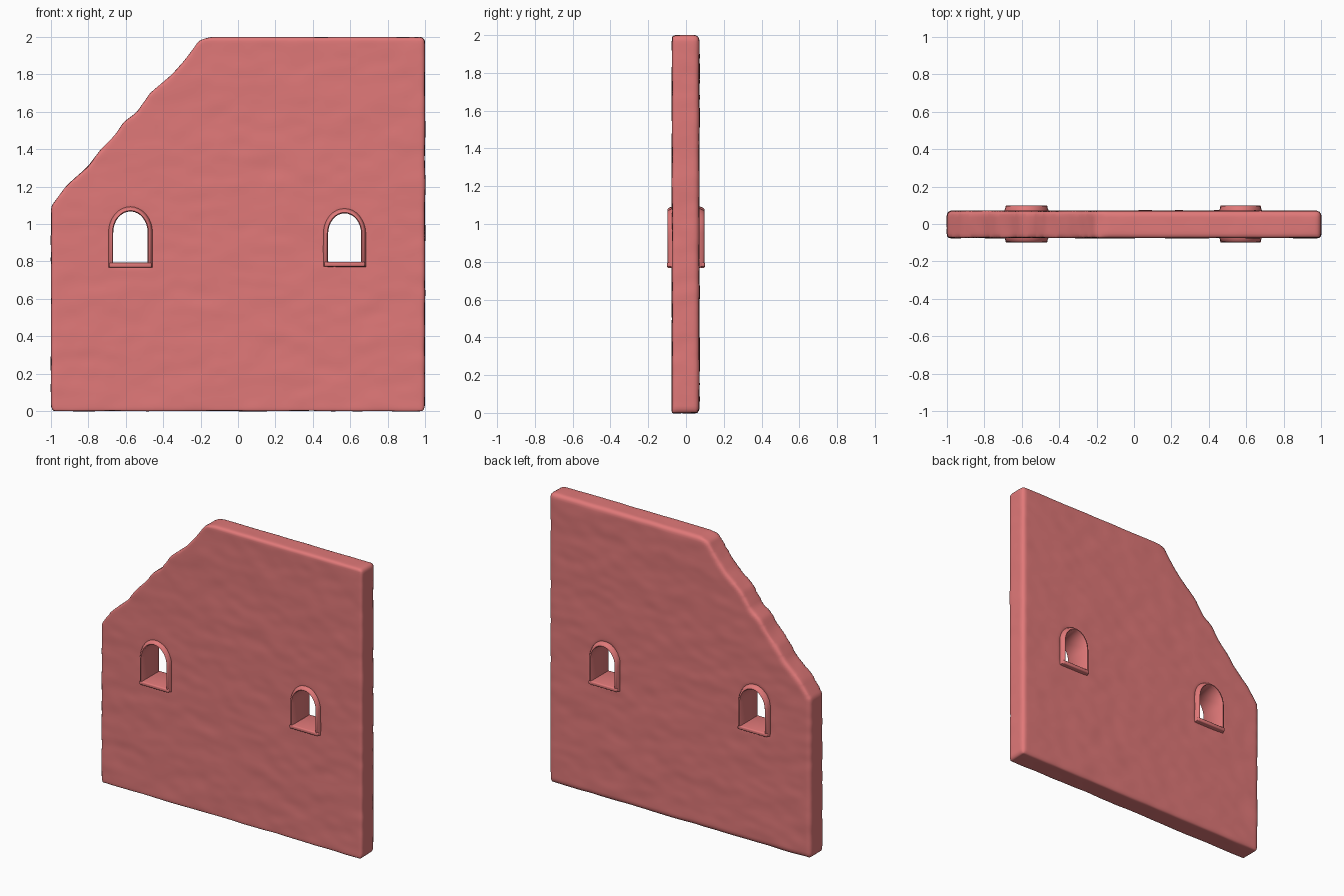
import bpy, bmesh, math
from mathutils import Vector, noise

if "Cube" in bpy.data.objects:
    bpy.data.objects.remove(bpy.data.objects["Cube"])

mat = bpy.data.materials.new("plaster_red")
mat.diffuse_color = (0.75, 0.19, 0.19, 1)
mat.use_nodes = True
mat.node_tree.nodes["Principled BSDF"].inputs["Base Color"].default_value = mat.diffuse_color

# (name, centre x, half width, sill z, spring z, arch rise)
WINDOWS = [("left", -0.575, 0.092, 0.792, 0.955, 0.112),
           ("right", 0.57, 0.088, 0.797, 0.95, 0.107)]


def arch(cx, w, z0, zs, rise, off=0.0, n=16):
    """Closed arch outline, grown outward by off."""
    pts = [(cx - w - off, z0 - off), (cx + w + off, z0 - off)]
    for i in range(n + 1):
        a = math.pi * i / n
        pts.append((cx + (w + off) * math.cos(a), zs + (rise + off) * math.sin(a)))
    return pts


def finish(ob, angle=None):
    ob.data.materials.clear()
    ob.data.materials.append(mat)
    bpy.ops.object.select_all(action='DESELECT')
    ob.select_set(True)
    bpy.context.view_layer.objects.active = ob
    if angle is None:
        bpy.ops.object.shade_smooth()
    else:
        bpy.ops.object.shade_smooth_by_angle(angle=math.radians(angle))


def mesh_object(name, bm):
    bmesh.ops.recalc_face_normals(bm, faces=bm.faces)
    me = bpy.data.meshes.new(name)
    bm.to_mesh(me)
    bm.free()
    ob = bpy.data.objects.new(name, me)
    bpy.context.collection.objects.link(ob)
    return ob


# Wall: filled outline with a broken sloping corner and two window holes
outline = [(-1, 0), (1, 0), (1, 2), (-0.15, 2), (-0.21, 1.98), (-0.29, 1.87),
           (-0.35, 1.80), (-0.47, 1.70), (-0.54, 1.60), (-0.61, 1.545),
           (-0.66, 1.475), (-0.74, 1.39), (-0.80, 1.31), (-0.92, 1.20), (-1, 1.095)]
cu = bpy.data.curves.new("wall_outline", 'CURVE')
cu.dimensions = '2D'
cu.fill_mode = 'BOTH'
cu.extrude = 0.0725
for pts in [outline] + [arch(*w[1:], off=0.01) for w in WINDOWS]:
    sp = cu.splines.new('POLY')
    sp.points.add(len(pts) - 1)
    for p, (x, z) in zip(sp.points, pts):
        p.co = (x, z, 0, 1)
    sp.use_cyclic_u = True
tmp = bpy.data.objects.new("wall_outline", cu)
bpy.context.collection.objects.link(tmp)
bpy.context.view_layer.update()
me = bpy.data.meshes.new_from_object(tmp.evaluated_get(bpy.context.evaluated_depsgraph_get()))
bpy.data.objects.remove(tmp)
bm = bmesh.new()
bm.from_mesh(me)
bmesh.ops.remove_doubles(bm, verts=bm.verts, dist=1e-4)
for v in bm.verts:
    v.co = (v.co.x, -v.co.z - 0.002, v.co.y)
wall = mesh_object("wall", bm)

# Even mesh with softened edges
m = wall.modifiers.new("remesh", 'REMESH')
m.mode = 'VOXEL'
m.voxel_size = 0.0145
s = wall.modifiers.new("soften", 'SMOOTH')
s.factor = 0.5
s.iterations = 3
bpy.context.view_layer.update()
wall.data = bpy.data.meshes.new_from_object(
    wall.evaluated_get(bpy.context.evaluated_depsgraph_get()))
wall.modifiers.clear()

# Gentle hand-plastered unevenness
bm = bmesh.new()
bm.from_mesh(wall.data)
bm.normal_update()
moves = []
for v in bm.verts:
    c = v.co
    d = noise.noise(Vector((c.x * 4, c.y * 5, c.z * 7))) * 0.003
    d += noise.noise(Vector((c.x * 9, c.y * 8 + 5, c.z * 15))) * 0.002
    moves.append(v.normal * d)
for v, d in zip(bm.verts, moves):
    v.co += d
bm.to_mesh(wall.data)
bm.free()
finish(wall)

# Window frames: rounded section swept round the arch, plus a sill
half = [(0.0, -0.092), (0.005, -0.098), (0.013, -0.097), (0.02, -0.088), (0.028, -0.068)]
section = half + [(o, -y) for o, y in reversed(half)]
for name, *dims in WINDOWS:
    bm = bmesh.new()
    rings = [[bm.verts.new((x, y, z)) for x, z in arch(*dims, off=o)] for o, y in section]
    for a, b in zip(rings, rings[1:] + rings[:1]):
        for i in range(len(a)):
            j = (i + 1) % len(a)
            bm.faces.new((a[i], a[j], b[j], b[i]))
    finish(mesh_object(name + "_window_frame", bm), 50)

    cx, w, z0 = dims[:3]
    bm = bmesh.new()
    bmesh.ops.create_cube(bm, size=1)
    for v in bm.verts:
        v.co = (cx + v.co.x * (2 * w + 0.042), v.co.y * 0.2, z0 - 0.012 + v.co.z * 0.026)
    bmesh.ops.bevel(bm, geom=bm.edges[:], offset=0.008, segments=3, profile=0.5, affect='EDGES')
    finish(mesh_object(name + "_window_sill", bm), 50)
